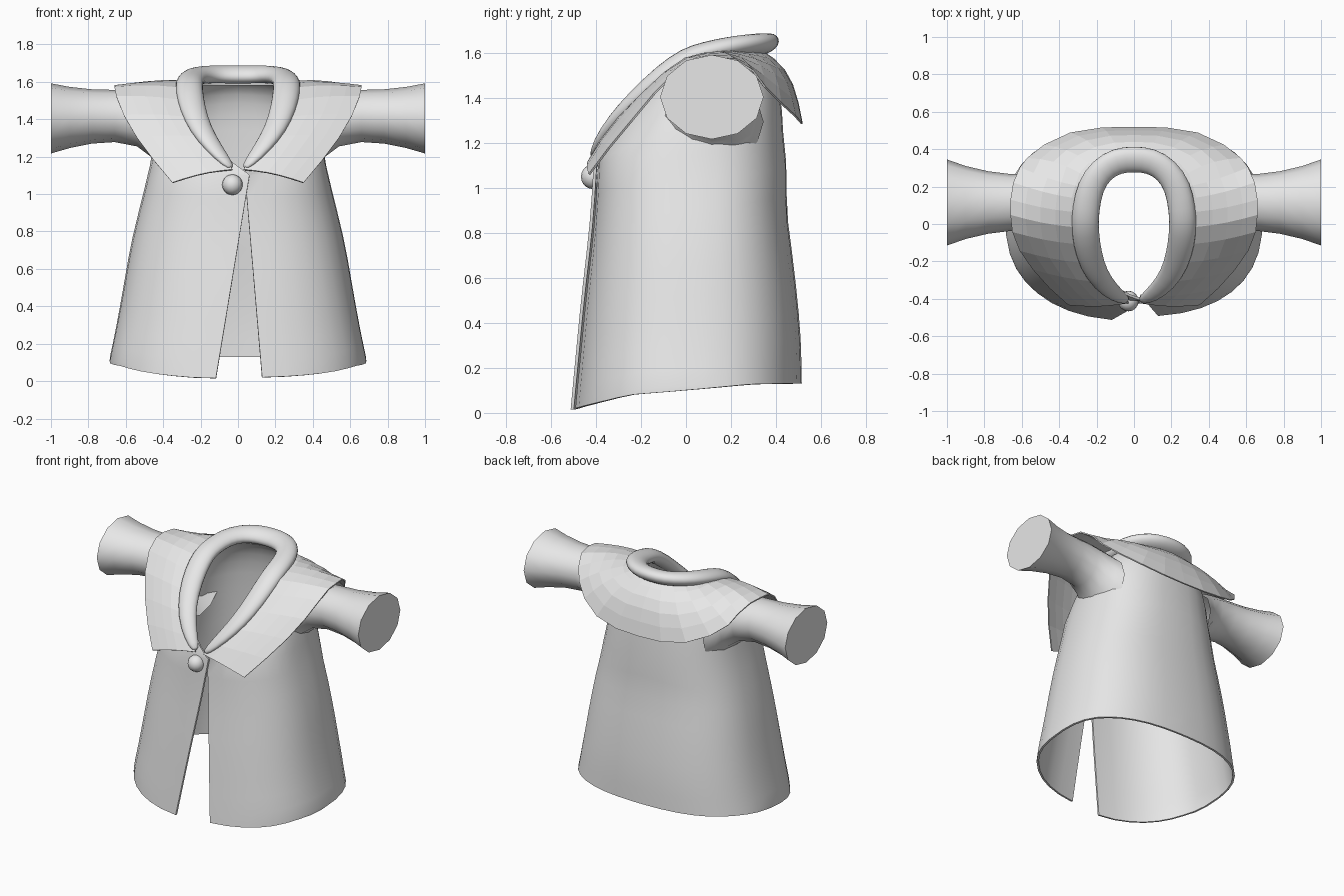
import bpy, bmesh, math
from mathutils import Vector

if "Cube" in bpy.data.objects:
    bpy.data.objects.remove(bpy.data.objects["Cube"])

cloth = bpy.data.materials.new("light_grey_cloth")
cloth.diffuse_color = (0.8, 0.8, 0.8, 1)
cloth.use_nodes = True
cloth.node_tree.nodes["Principled BSDF"].inputs["Base Color"].default_value = cloth.diffuse_color


def interp(table, x):
    """Linear lookup in a list of (x, value) pairs."""
    for (x0, a), (x1, b) in zip(table, table[1:]):
        if x <= x1:
            return a + (b - a) * max(0, (x - x0) / (x1 - x0))
    return table[-1][1]


def along(points, u):
    """Point at fraction u of a list of points."""
    f = min(max(u, 0), 1) * (len(points) - 1)
    i = min(int(f), len(points) - 2)
    return Vector(points[i]).lerp(Vector(points[i + 1]), f - i)


def make(name, rows, closed=False, caps=(), thick=0, subsurf=0, smooth=45):
    """Skin a grid of points into one object."""
    bm = bmesh.new()
    grid = [[bm.verts.new(p) for p in row] for row in rows]
    n = len(rows[0])
    for a, b in zip(grid, grid[1:]):
        for j in range(n if closed else n - 1):
            k = (j + 1) % n
            bm.faces.new((a[j], a[k], b[k], b[j]))
    for i in caps:
        bm.faces.new(grid[i])
    bmesh.ops.remove_doubles(bm, verts=bm.verts, dist=0.0008)
    bmesh.ops.recalc_face_normals(bm, faces=bm.faces)
    me = bpy.data.meshes.new(name)
    bm.to_mesh(me)
    bm.free()
    ob = bpy.data.objects.new(name, me)
    bpy.context.collection.objects.link(ob)
    me.materials.append(cloth)
    bpy.ops.object.select_all(action='DESELECT')
    ob.select_set(True)
    bpy.context.view_layer.objects.active = ob
    if thick:
        m = ob.modifiers.new("thickness", 'SOLIDIFY')
        m.thickness, m.offset = thick, 0
        bpy.ops.object.modifier_apply(modifier=m.name)
    if subsurf:
        m = ob.modifiers.new("rounding", 'SUBSURF')
        m.levels = m.render_levels = subsurf
        bpy.ops.object.modifier_apply(modifier=m.name)
    if smooth:
        bpy.ops.object.shade_smooth_by_angle(angle=math.radians(smooth))
    return ob


# Neckline, right half from front to back
NECK = [(.03, -.42, 1.13), (.08, -.385, 1.2), (.15, -.31, 1.3), (.21, -.21, 1.4),
        (.245, -.11, 1.49), (.26, -.02, 1.56), (.26, .06, 1.59), (.255, .13, 1.6),
        (.24, .19, 1.61), (.22, .23, 1.61), (.18, .28, 1.61), (.12, .31, 1.61),
        (.06, .33, 1.61), (0, .335, 1.61)]

# Coat outline by height: half width, front depth, back depth
WIDTH = [(0, .68), (.12, .68), (.25, .652), (.42, .62), (.65, .58), (.8, .55), (1, .5), (1.17, .46), (1.3, .44)]
FRONT = [(0, .49), (.25, .465), (.5, .44), (.8, .405), (1, .39), (1.1, .385), (1.3, .37)]
BACK = [(0, .51), (.3, .505), (.5, .49), (.75, .46), (.9, .44), (1.1, .44), (1.3, .42)]
HEM = [(-.5, .015), (-.45, .03), (-.25, .08), (0, .1), (.3, .128), (.5, .13)]
CY, POW, COLS = .03, 2 / 2.5, 18


def coat_point(side, u, z):
    """Superellipse outline; the front edge of each panel slants with height."""
    rx = interp(WIDTH, z)
    edge = .13 - .085 * z if side > 0 else .12 - .165 * z
    a0 = math.copysign(math.asin((abs(edge) / rx) ** (1 / POW)), edge)
    a = a0 + (math.pi - a0) * u
    s, c = math.sin(a), math.cos(a)
    x = rx * math.copysign(abs(s) ** POW, s)
    ry = interp(FRONT, z) + CY if c > 0 else interp(BACK, z) - CY
    y = CY - ry * math.copysign(abs(c) ** POW, c)
    if side < 0:                                   # overlapping front panel
        y -= .02 * max(0, 1 - u * 4)
    if u == 1:                                     # slit in the back hem
        x = max(0, .05 * (.33 - z) / .2)
    return Vector((side * x, y, z))


def coat_column(side, u):
    hem_z = .1
    for _ in range(3):
        hem_z = interp(HEM, coat_point(side, u, hem_z).y)
    top_z = interp([(0, 1.1), (.5, 1.15), (1, 1.25)], u)
    fr = [0, .02, .09, (.33 - .13) / (1.25 - .13), .28, .4, .52, .64, .76, .88, 1]
    col = [coat_point(side, u, hem_z + (top_z - hem_z) * f) for f in fr]
    # shoulder curve up to the neckline
    c = col[-1]
    n = along(NECK, u)
    n = Vector((n.x * .97 * side, n.y * .97, n.z - .02))
    if side < 0:
        n.x += .08 * max(0, 1 - u * 8)
    w = interp([(0, 0), (.3, .25), (.5, .6), (1, .8)], u)
    k = ((c + n) / 2).lerp(Vector((c.x, c.y, n.z)), w)
    for i in range(1, 7):
        t = i / 6
        col.append(c * (1 - t) ** 2 + k * 2 * t * (1 - t) + n * t * t)
    return col


us = [i / COLS for i in range(COLS + 1)]
columns = [coat_column(1, u) for u in us] + [coat_column(-1, u) for u in reversed(us)]
make("coat_body", columns, thick=.014, smooth=50)

# Shoulder cape, faceted, hanging from the neckline
CAPE_EDGE = [(.35, -.43, 1.06), (.45, -.34, 1.18), (.54, -.24, 1.3), (.61, -.14, 1.42),
             (.65, -.04, 1.52), (.66, .05, 1.57), (.66, .13, 1.578), (.645, .22, 1.57),
             (.61, .3, 1.52), (.57, .35, 1.45), (.48, .42, 1.38), (.34, .485, 1.32),
             (.17, .512, 1.29), (0, .515, 1.285)]


def cape_row(i, side):
    a, b = Vector(NECK[i]), Vector(CAPE_EDGE[i])
    lift = .012 + .035 * max(0, (i - 6) / 7)
    row = []
    for k in range(6):
        t = k / 5
        p = a.lerp(b, t)
        p.z += lift * math.sin(math.pi * t)
        p.y += (.03 if i > 8 else -.012) * math.sin(math.pi * t)
        p.x *= side
        row.append(p)
    return row


last = len(NECK) - 1
make("shoulder_cape", [cape_row(i, 1) for i in range(last + 1)] +
     [cape_row(i, -1) for i in range(last - 1, -1, -1)], thick=.009, smooth=0)

# Rolled collar swept round the neck, thin where it meets at the front
COLLAR = [(.03, -.415, 1.135), (.09, -.385, 1.2), (.17, -.315, 1.3), (.225, -.22, 1.4),
          (.255, -.1, 1.51), (.262, 0, 1.58), (.257, .08, 1.605), (.235, .2, 1.63),
          (.175, .29, 1.64), (.09, .34, 1.64), (0, .347, 1.64)]
path = [Vector(p) for p in COLLAR]
path += [Vector((-p.x, p.y, p.z)) for p in reversed(path[:-1])]
rings = []
for i, p in enumerate(path):
    tan = (path[min(i + 1, len(path) - 1)] - path[max(i - 1, 0)]).normalized()
    out = tan.cross(Vector((0, -.35, 1))).normalized()
    up = out.cross(tan)
    d = min(i, len(path) - 1 - i)
    w = interp([(0, .022), (1, .045), (2, .06), (3, .07), (4, .077)], d)
    h = w * .62
    rings.append([p + out * w * math.cos(j * math.pi / 5) + up * h * math.sin(j * math.pi / 5)
                  for j in range(10)])
make("rolled_collar", rings, closed=True, caps=(0, -1), subsurf=1, smooth=60)

# Flared sleeves with closed cuffs: x, half depth, bottom, top
SLEEVE = [(.37, .23, 1.09, 1.5), (.42, .2, 1.14, 1.52), (.46, .175, 1.195, 1.535),
          (.54, .157, 1.255, 1.55), (.66, .152, 1.278, 1.557), (.78, .167, 1.27, 1.56),
          (.9, .195, 1.246, 1.573), (1, .23, 1.217, 1.592)]
for side, label in ((1, "left"), (-1, "right")):
    rings = []
    for x, ry, lo, hi in SLEEVE:
        rings.append([Vector((side * x, .115 + ry * math.cos(j * math.pi / 6),
                              (lo + hi) / 2 + (hi - lo) / 2 * math.sin(j * math.pi / 6)))
                      for j in range(12)])
    make(label + "_sleeve", rings, closed=True, caps=(-1,), smooth=50)

# Round front button
bpy.ops.mesh.primitive_uv_sphere_add(segments=16, ring_count=10, radius=.055, location=(-.03, -.412, 1.05))
button = bpy.context.object
button.name = "front_button"
button.data.materials.append(cloth)
bpy.ops.object.shade_smooth()
